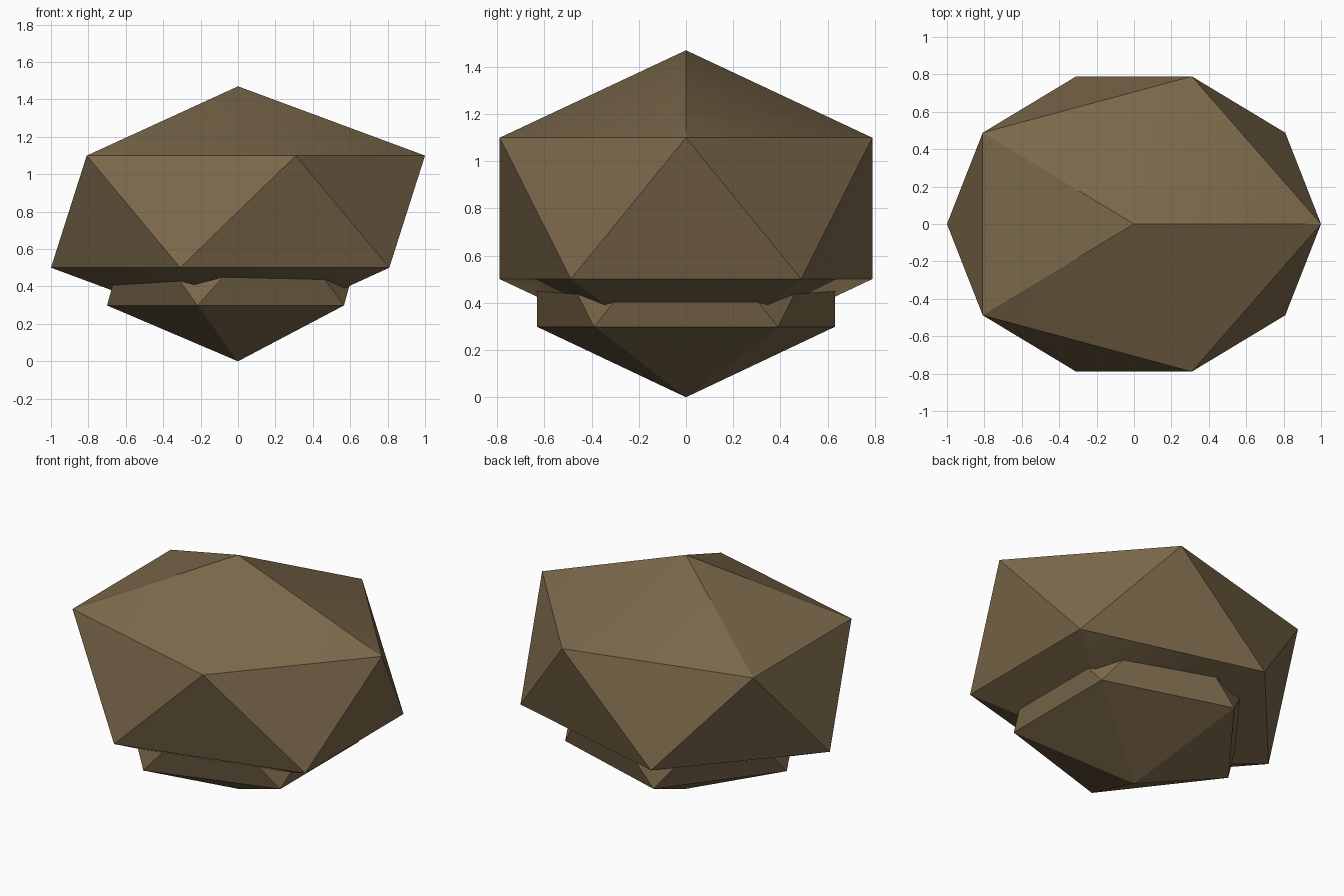
import bpy
import math

cube = bpy.data.objects.get("Cube")
if cube:
    bpy.data.objects.remove(cube, do_unlink=True)

# Single earthy brown
brown = bpy.data.materials.new("earthy_brown")
brown.use_nodes = True
colour = (0.2, 0.14, 0.07, 1)
brown.diffuse_color = colour
bsdf = brown.node_tree.nodes["Principled BSDF"]
bsdf.inputs["Base Color"].default_value = colour
bsdf.inputs["Roughness"].default_value = 0.9


def faceted_stone(name, height, scale):
    """Stretched icosahedron; only its shallow edges are smoothed."""
    bpy.ops.mesh.primitive_ico_sphere_add(subdivisions=1, radius=1, location=(0, 0, height))
    stone = bpy.context.object
    stone.name = name
    stone.scale = scale
    bpy.ops.object.transform_apply(location=False, rotation=False, scale=True)
    bpy.ops.object.shade_smooth_by_angle(angle=math.radians(30))
    stone.data.materials.append(brown)
    return stone


# Large upper stone resting on a smaller, partly hidden lower one
faceted_stone("upper_stone", 0.8, (1.118, 0.928, 0.67))
faceted_stone("lower_stone", 0.54, (0.783, 0.742, 0.54))
